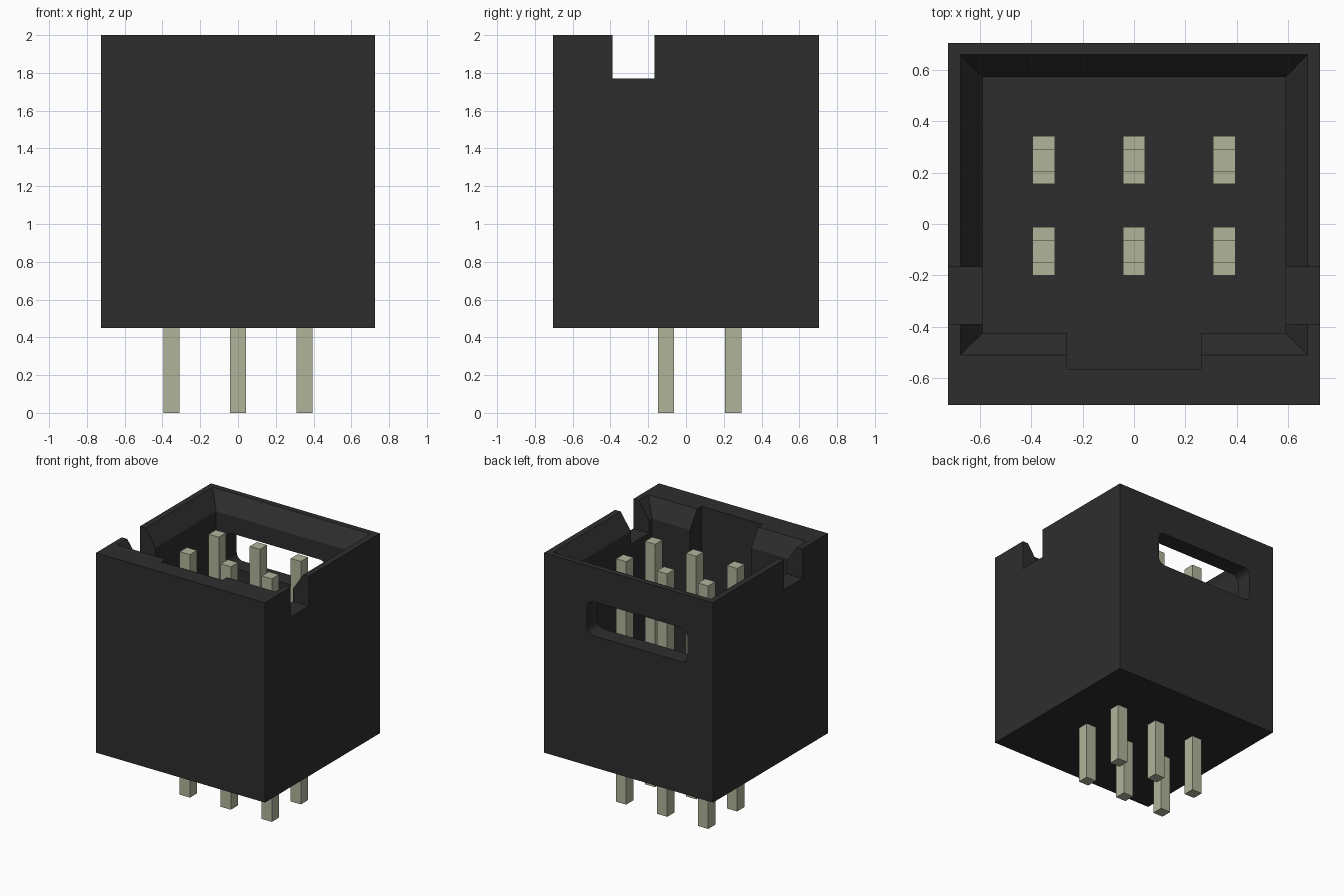
import bpy, bmesh, math

cube = bpy.data.objects.get("Cube")
if cube:
    bpy.data.objects.remove(cube, do_unlink=True)


def material(name, rgb):
    m = bpy.data.materials.new(name)
    m.use_nodes = True
    m.diffuse_color = (*rgb, 1)
    bsdf = next(n for n in m.node_tree.nodes if n.type == 'BSDF_PRINCIPLED')
    bsdf.inputs["Base Color"].default_value = (*rgb, 1)
    return m


black = material("black plastic", (0.027, 0.027, 0.027))
metal = material("pale metal", (0.434, 0.456, 0.323))


def loft(name, rings, mat):
    """Closed solid through matching rings of points."""
    bm = bmesh.new()
    rows = [[bm.verts.new(p) for p in ring] for ring in rings]
    n = len(rows[0])
    for a, b in zip(rows, rows[1:]):
        for i in range(n):
            j = (i + 1) % n
            bm.faces.new((a[i], a[j], b[j], b[i]))
    bm.faces.new(rows[0][::-1])
    bm.faces.new(rows[-1])
    bmesh.ops.recalc_face_normals(bm, faces=bm.faces)
    me = bpy.data.meshes.new(name)
    bm.to_mesh(me)
    bm.free()
    me.materials.append(mat)
    ob = bpy.data.objects.new(name, me)
    bpy.context.collection.objects.link(ob)
    return ob


def rect(x0, x1, y0, y1, z):
    return [(x0, y0, z), (x1, y0, z), (x1, y1, z), (x0, y1, z)]


def box(name, x0, x1, y0, y1, z0, z1, mat):
    return loft(name, [rect(x0, x1, y0, y1, z0), rect(x0, x1, y0, y1, z1)], mat)


def rounded_slot(x0, x1, z0, z1, r, y, steps=5):
    pts = []
    corners = [(x1 - r, z1 - r), (x0 + r, z1 - r), (x0 + r, z0 + r), (x1 - r, z0 + r)]
    for k, (cx, cz) in enumerate(corners):
        for i in range(steps + 1):
            a = math.pi / 2 * (k + i / steps)
            pts.append((cx + r * math.cos(a), y, cz + r * math.sin(a)))
    return pts


FLOOR = 0.75

# Housing block
housing = box("housing", -0.725, 0.725, -0.705, 0.705, 0.45, 2.0, black)

# Cavity with a chamfered mouth, key slot, side notches and back window
cutters = [
    loft("cavity_cutter", [
        rect(-0.59, 0.59, -0.425, 0.572, FLOOR),
        rect(-0.59, 0.59, -0.425, 0.572, 1.87),
        rect(-0.677, 0.677, -0.51, 0.66, 2.0),
        rect(-0.677, 0.677, -0.51, 0.66, 2.1)], black),
    box("key_cutter", -0.262, 0.262, -0.565, -0.3, FLOOR, 2.1, black),
    box("notch_cutter", -0.9, 0.9, -0.39, -0.167, 1.77, 2.1, black),
    loft("window_cutter", [
        rounded_slot(-0.505, 0.356, 1.47, 1.735, 0.055, y) for y in (0.45, 0.9)], black),
]
bpy.context.view_layer.objects.active = housing
for c in cutters:
    c.hide_render = True
    mod = housing.modifiers.new(c.name, 'BOOLEAN')
    mod.operation = 'DIFFERENCE'
    mod.solver = 'EXACT'
    mod.object = c
    bpy.ops.object.modifier_apply(modifier=mod.name)
for c in cutters:
    bpy.data.objects.remove(c, do_unlink=True)

# Contact pins: square post with a wider shoulder just above the cavity floor
W, S = 0.0435, 0.094
for r, y in enumerate((-0.106, 0.249)):
    for k, x in enumerate((-0.352, 0.0, 0.352)):
        profile = [(0.0, W), (FLOOR - 0.1, W), (FLOOR - 0.1, S),
                   (FLOOR + 0.08, S), (FLOOR + 0.08, W), (1.885, W)]
        loft(f"pin_{r + 1}_{k + 1}",
             [rect(x - W, x + W, y - h, y + h, z) for z, h in profile], metal)
